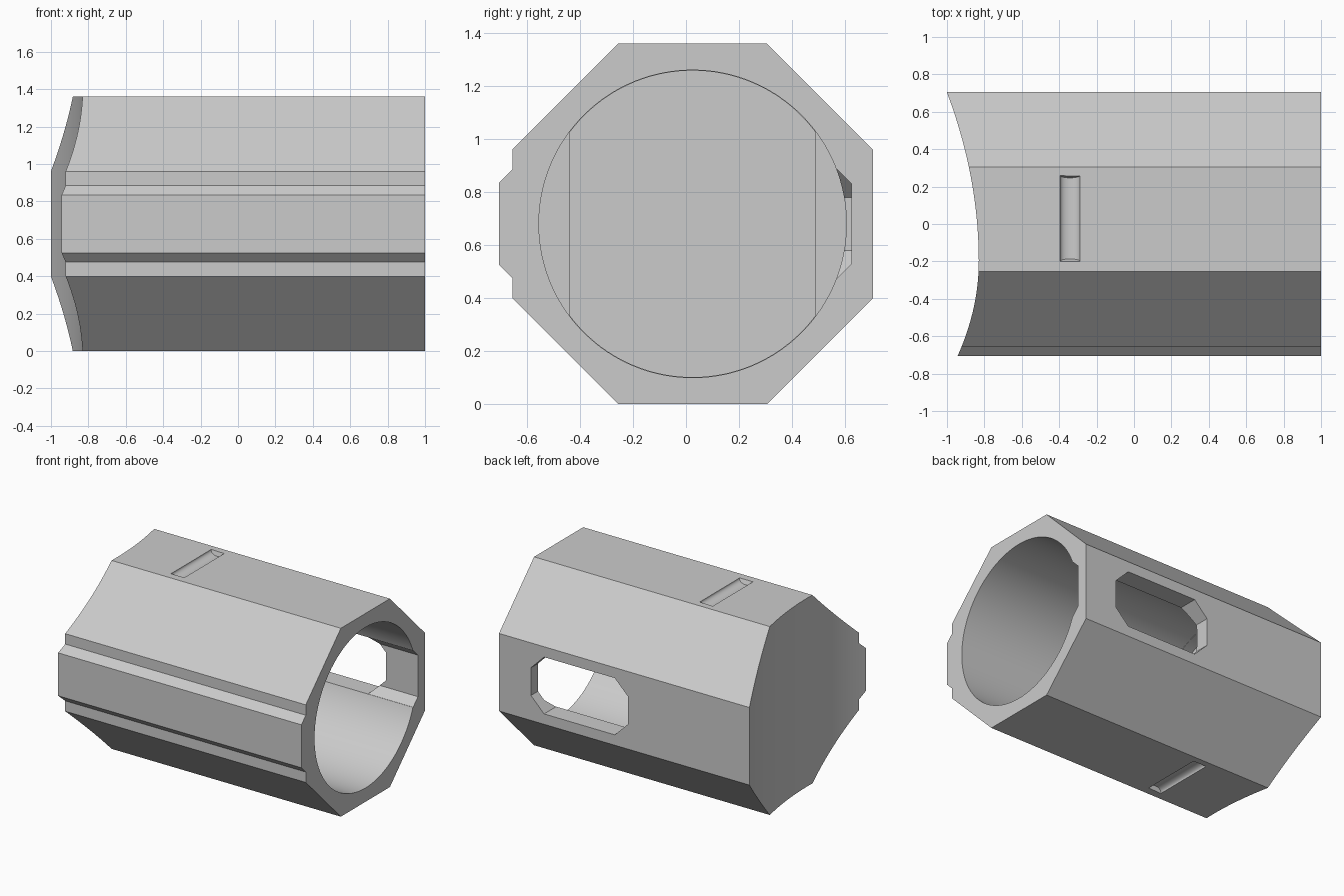
import bpy, bmesh
from math import sin, cos, pi, radians

if "Cube" in bpy.data.objects:
    bpy.data.objects.remove(bpy.data.objects["Cube"], do_unlink=True)

CY, CZ = 0.025, 0.68      # bore axis
BORE = 0.58

grey = bpy.data.materials.new("plain_grey")
grey.use_nodes = True
colour = (0.6, 0.6, 0.6, 1)
grey.diffuse_color = colour
grey.node_tree.nodes["Principled BSDF"].inputs["Base Color"].default_value = colour


def prism(name, pts, axis, a, b):
    """Extrude a 2D outline along an axis from a to b."""
    place = {"x": lambda p, t: (t, p[0], p[1]),
             "y": lambda p, t: (p[0], t, p[1]),
             "z": lambda p, t: (p[0], p[1], t)}[axis]
    bm = bmesh.new()
    lo = [bm.verts.new(place(p, a)) for p in pts]
    hi = [bm.verts.new(place(p, b)) for p in pts]
    n = len(pts)
    bm.faces.new(lo)
    bm.faces.new(hi)
    for i in range(n):
        j = (i + 1) % n
        bm.faces.new((lo[i], lo[j], hi[j], hi[i]))
    bmesh.ops.recalc_face_normals(bm, faces=bm.faces)
    mesh = bpy.data.meshes.new(name)
    bm.to_mesh(mesh)
    bm.free()
    mesh.materials.append(grey)
    obj = bpy.data.objects.new(name, mesh)
    bpy.context.collection.objects.link(obj)
    return obj


def cut(target, cutter):
    """Subtract the cutter, then discard it."""
    bpy.context.view_layer.objects.active = target
    mod = target.modifiers.new("cut", "BOOLEAN")
    mod.operation = "DIFFERENCE"
    mod.solver = "EXACT"
    mod.object = cutter
    bpy.ops.object.modifier_apply(modifier=mod.name)
    bpy.data.objects.remove(cutter, do_unlink=True)


def circle(r, n=128):
    return [(CY + r * cos(2 * pi * i / n), CZ + r * sin(2 * pi * i / n)) for i in range(n)]


# Octagonal body with a chamfered rail along the front
half = [(0.305, 0.68), (0.705, 0.28)]
outline = [(0.305, 0), (0.705, 0.4), (0.705, 0.96), (0.305, 1.36),
           (-0.255, 1.36), (-0.655, 0.96), (-0.655, 0.885), (-0.705, 0.835),
           (-0.705, 0.525), (-0.655, 0.475), (-0.655, 0.4), (-0.255, 0)]
body = prism("sleeve_body", outline, "x", -1.1, 1)

# Hollow curve of the closed end
curve = []
for i in range(41):
    y = -0.78 + 1.56 * i / 40
    d = y + 0.2
    curve.append((-0.83 - d * d / (4.8 if d > 0 else 2.26), y))
cut(body, prism("end_cutter", [(-1.5, -0.78)] + curve + [(-1.5, 0.78)], "z", -0.2, 1.6))

# Round bore with a deeper, flat-sided floor
cut(body, prism("bore_cutter", circle(BORE), "x", -0.62, 1.2))
floor = [(y, z) for y, z in circle(BORE - 0.002) if abs(y - CY) < 0.47]
cut(body, prism("floor_cutter", floor, "x", -0.7, -0.5))

# Rail groove inside the back wall, from the open end to the window
groove = [(0.3, 0.475), (0.57, 0.475), (0.625, 0.53), (0.625, 0.83), (0.57, 0.885), (0.3, 0.885)]
cut(body, prism("groove_cutter", groove, "x", 0.35, 1.2))

# Window with chamfered corners through the back wall
x0, x1, z0, z1, c = -0.03, 0.745, 0.475, 0.885, 0.105
window = [(x0 + c, z0), (x1 - c, z0), (x1, z0 + c), (x1, z1 - c),
          (x1 - c, z1), (x0 + c, z1), (x0, z1 - c), (x0, z0 + c)]
cut(body, prism("window_cutter", window, "y", 0.35, 0.9))

# Shallow rounded notches in the top and bottom, with sloping ends
for level, side in ((1.36, -1), (0, 1)):
    arc = [(-0.342 + 0.053 * cos(pi * i / 16), level + side * 0.03 * sin(pi * i / 16))
           for i in range(17)]
    lid = level - side * 0.02
    notch = prism("notch_cutter", [(-0.395, lid)] + arc[::-1] + [(-0.289, lid)], "y", -0.2, 0.26)
    for v in notch.data.vertices:
        depth = max(0, side * (v.co.z - level))
        v.co.y += 0.45 * depth * (1 if v.co.y < 0 else -1)
    cut(body, notch)

# Smooth curves, crisp edges
bpy.ops.object.select_all(action="DESELECT")
body.select_set(True)
bpy.context.view_layer.objects.active = body
bpy.ops.object.shade_smooth_by_angle(angle=radians(25))
